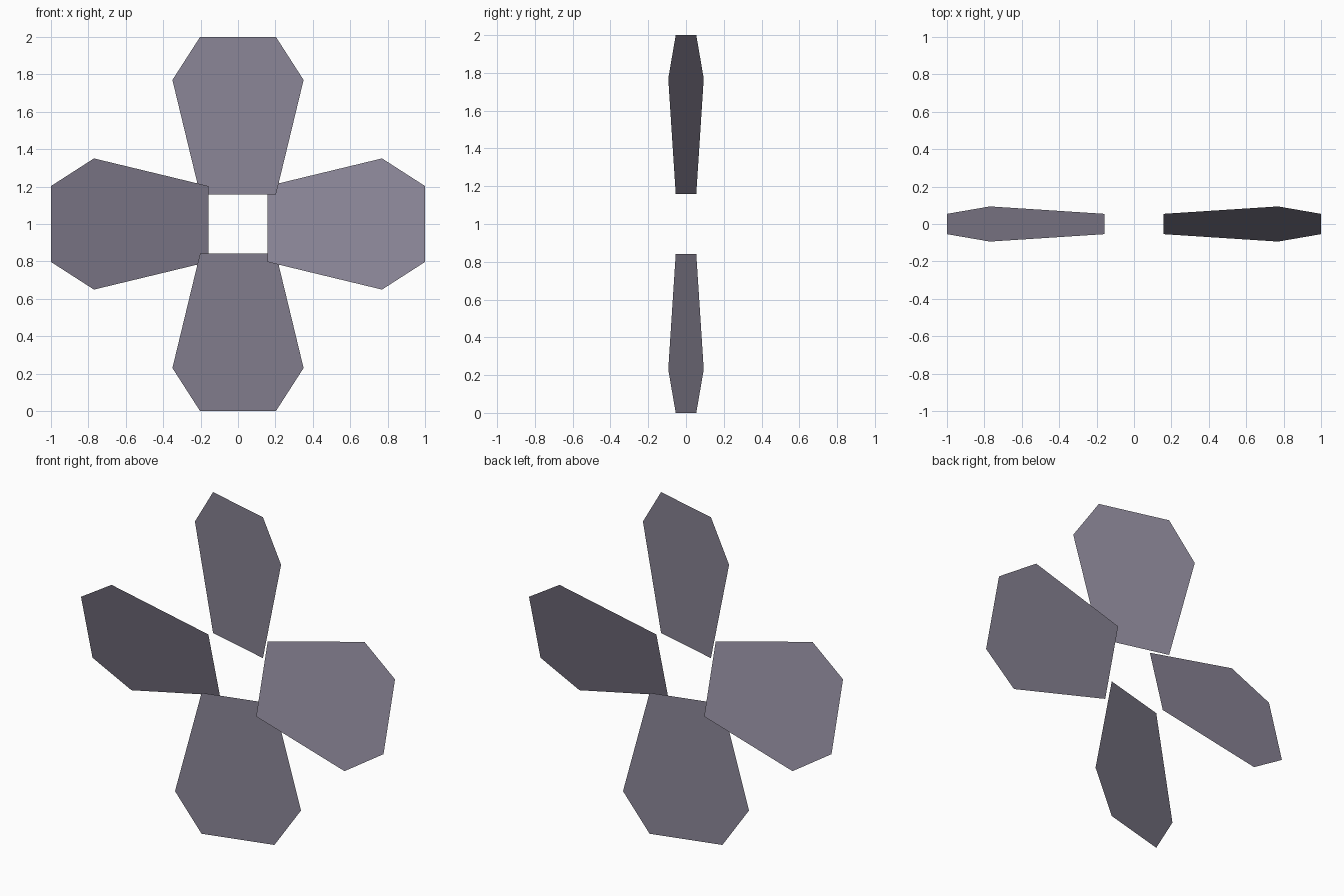
import bpy
import math
from mathutils import Matrix, Vector

cube = bpy.data.objects.get("Cube")
if cube:
    bpy.data.objects.remove(cube, do_unlink=True)

# Single muted violet-grey colour
grey = bpy.data.materials.new("violet_grey")
grey.use_nodes = True
colour = (0.25, 0.23, 0.30, 1)
grey.diffuse_color = colour
grey.node_tree.nodes["Principled BSDF"].inputs["Base Color"].default_value = colour

# Half outline of one upright blade: half width, distance from the hub
HALF = [(0.21, 0.158), (0.363, 0.77), (0.21, 1.0)]
PITCH = math.radians(-15)
HUB = Vector((0, 0, 1))


def make_blade(name, turn):
    """Flat six-sided blade, pitched about its own length, then turned around the hub."""
    outline = HALF + [(-x, z) for x, z in reversed(HALF)]
    place = (Matrix.Translation(HUB)
             @ Matrix.Rotation(turn, 4, 'Y')
             @ Matrix.Rotation(PITCH, 4, 'Z'))
    mesh = bpy.data.meshes.new(name)
    mesh.from_pydata([place @ Vector((x, 0, z)) for x, z in outline], [],
                     [range(len(outline))])
    mesh.materials.append(grey)
    blade = bpy.data.objects.new(name, mesh)
    bpy.context.collection.objects.link(blade)


# Four blades in a cross, with an open square in the middle
for i, side in enumerate(("top", "left", "bottom", "right")):
    make_blade(side + "_blade", i * math.pi / 2)
